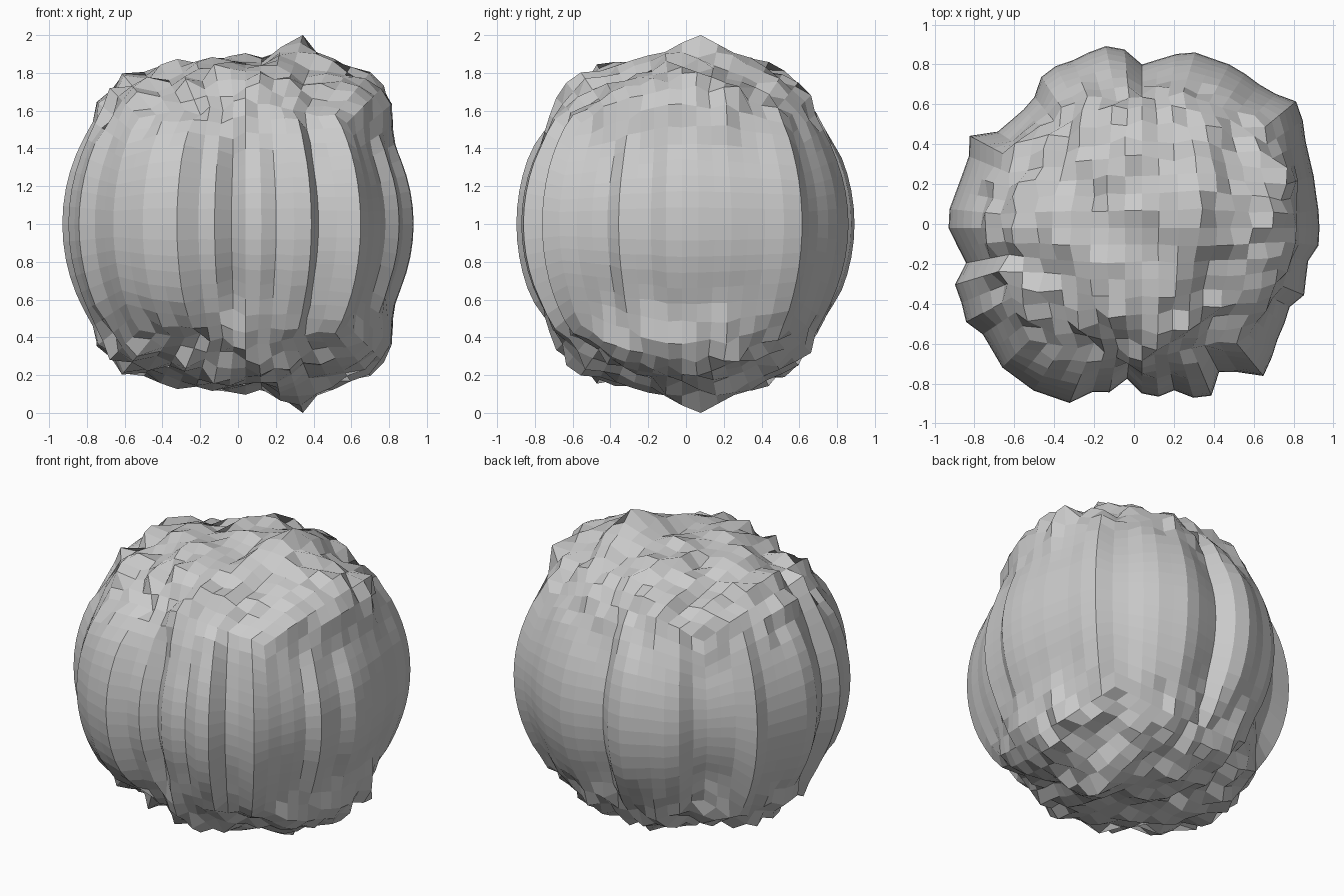
import bpy, bmesh, math
from mathutils import Vector, noise

cube = bpy.data.objects.get("Cube")
if cube:
    bpy.data.objects.remove(cube, do_unlink=True)

# Radius in hundredths at equal steps around the equator, starting at +x
RIM = [89, 89, 89, 90, 91, 93, 97, 100, 95, 93, 93, 93, 92, 92, 89, 85,
       82, 90, 93, 92, 91, 92, 91, 85, 84, 85, 87, 98, 94, 94, 95, 97,
       97, 93, 90, 98, 98, 100, 96, 97, 99, 98, 98, 96, 95, 86, 84, 76,
       83, 85, 83, 89, 91, 82, 87, 96, 92, 88, 86, 84, 88, 86, 85, 89]

# Radius over the caps, from left to right and from front to back
ACROSS = [97, 100, 100, 92, 85, 87, 90, 95, 101, 101, 94]
ALONG = [87, 91, 92, 93, 90, 87, 90, 95, 96, 93, 88]
CENTRE = Vector((0.04, -0.02, 1))


def sample(table, t):
    i = min(int(t), len(table) - 1)
    a, b = table[i], table[(i + 1) % len(table)]
    return (a + (b - a) * (t - i)) / 100


def bell(x, y, cx, cy, wx, wy):
    return math.exp(-((x - cx) / wx) ** 2 - ((y - cy) / wy) ** 2)


def rim_radius(x, y):
    turn = math.atan2(y, x) / math.tau % 1
    return sample(RIM, turn * len(RIM) % len(RIM))


def cap_radius(x, y):
    share = (x * x + 0.01) / (x * x + y * y + 0.02)
    r = share * sample(ACROSS, x * 5 + 5) + (1 - share) * sample(ALONG, y * 5 + 5)
    r += 0.04 * noise.noise(Vector((x * 5, y * 5, 0.3)))
    r += 0.09 * noise.noise(Vector((x * 11, y * 11, 5.7)))
    # Groove beside the ridge, and a shoulder on the left
    r -= 0.06 * bell(x, y, 0.4, -0.5, 0.1, 0.25)
    r += 0.06 * bell(x, y, 0.77, 0.28, 0.12, 0.14)
    # Slanting ridge with the highest knob
    knob = bell(x - 0.25 * (y - 0.094), y, 0.289, 0.094, 0.08, 0.22)
    return r + (1.05 - r) * knob


def radius(x, y):
    # The surface depends on x and y only, so top and bottom mirror each other
    t = min(max((math.hypot(x, y) - 0.7) / 0.24, 0), 1)
    t = t * t * (3 - 2 * t)
    return cap_radius(x, y) * (1 - t) + rim_radius(x, y) * t


# Cube grid rounded into a ball, then pushed in and out
bm = bmesh.new()
bmesh.ops.create_cube(bm, size=2)
bmesh.ops.subdivide_edges(bm, edges=bm.edges[:], cuts=15, use_grid_fill=True)
for v in bm.verts:
    d = Vector([math.tan(c * math.pi / 4) for c in v.co]).normalized()
    v.co = CENTRE + d * radius(d.x, d.y)
bmesh.ops.recalc_face_normals(bm, faces=bm.faces[:])

mesh = bpy.data.meshes.new("rock")
bm.to_mesh(mesh)
bm.free()
rock = bpy.data.objects.new("rock", mesh)
bpy.context.collection.objects.link(rock)

# Plain grey stone
stone = bpy.data.materials.new("stone grey")
stone.use_nodes = True
colour = (0.6, 0.6, 0.6, 1)
stone.diffuse_color = colour
stone.node_tree.nodes["Principled BSDF"].inputs["Base Color"].default_value = colour
mesh.materials.append(stone)
